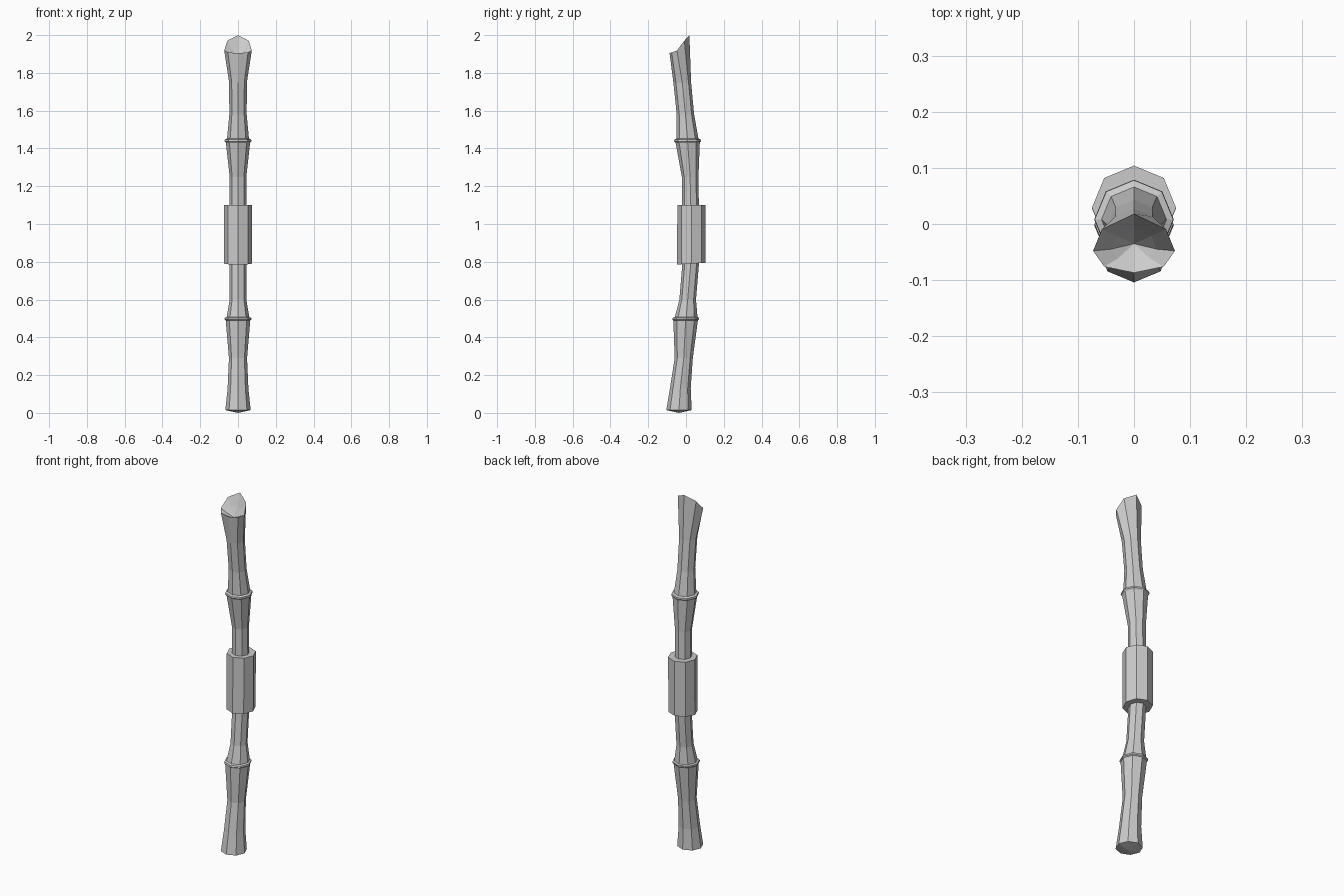
import bpy, bmesh, math

if "Cube" in bpy.data.objects:
    bpy.data.objects.remove(bpy.data.objects["Cube"])

N = 8


def ring(cy, z, r, tilt=0.0):
    """Octagon with corners on the axes, starting at the front (-y)."""
    pts = []
    for i in range(N):
        a = -math.pi / 2 + 2 * math.pi * i / N
        y = r * math.sin(a)
        pts.append((r * math.cos(a), cy + y, z + tilt * y))
    return pts


def loft(name, rings, start=None, end=None):
    """Skin a list of rings; each end is closed with a fan to a point, or a flat cap."""
    bm = bmesh.new()
    loops = [[bm.verts.new(p) for p in r] for r in rings]
    for a, b in zip(loops, loops[1:]):
        for i in range(N):
            j = (i + 1) % N
            bm.faces.new((a[i], a[j], b[j], b[i]))
    for loop, tip in ((loops[0], start), (loops[-1], end)):
        if tip:
            v = bm.verts.new(tip)
            for i in range(N):
                bm.faces.new((loop[i], loop[(i + 1) % N], v))
        else:
            bm.faces.new(loop)
    bmesh.ops.recalc_face_normals(bm, faces=bm.faces)
    mesh = bpy.data.meshes.new(name)
    bm.to_mesh(mesh)
    bm.free()
    obj = bpy.data.objects.new(name, mesh)
    bpy.context.collection.objects.link(obj)
    return obj


# lower and middle cane: (centre y, z, radius), flaring at each node
lower = [(-.037, .015, .067), (-.03, .13, .055), (-.012, .29, .048),
         (-.002, .49, .065), (-.002, .495, .071), (0, .503, .07),
         (.001, .507, .06), (.009, .60, .044), (.024, .78, .044),
         (.024, 1.10, .044), (.022, 1.25, .044), (.009, 1.43, .064),
         (.008, 1.438, .071), (.008, 1.447, .07), (.008, 1.452, .058),
         (-.003, 1.58, .046), (-.02, 1.75, .047)]
rings = [ring(*p) for p in lower]

# slanted cut mouth: half outline from front to back, mirrored in x
half = [(0, -.087, 1.905), (.053, -.076, 1.908), (.073, -.048, 1.918),
        (.057, -.009, 1.97), (0, .018, 2.0)]
mouth = half + [(-x, y, z) for x, y, z in reversed(half[1:4])]
rings.append(mouth)

# shallow hollow inside the cut
rings.append([(x * .55, -.04 + (y + .04) * .6, 1.895 + (z - 1.905) * .45)
              for x, y, z in mouth])
loft("cane_shaft", rings, start=(0, -.037, 0), end=(0, -.035, 1.88))

# wrapped grip sleeve
loft("grip", [ring(.028, .79, .075, .06), ring(.029, 1.10, .075)])
